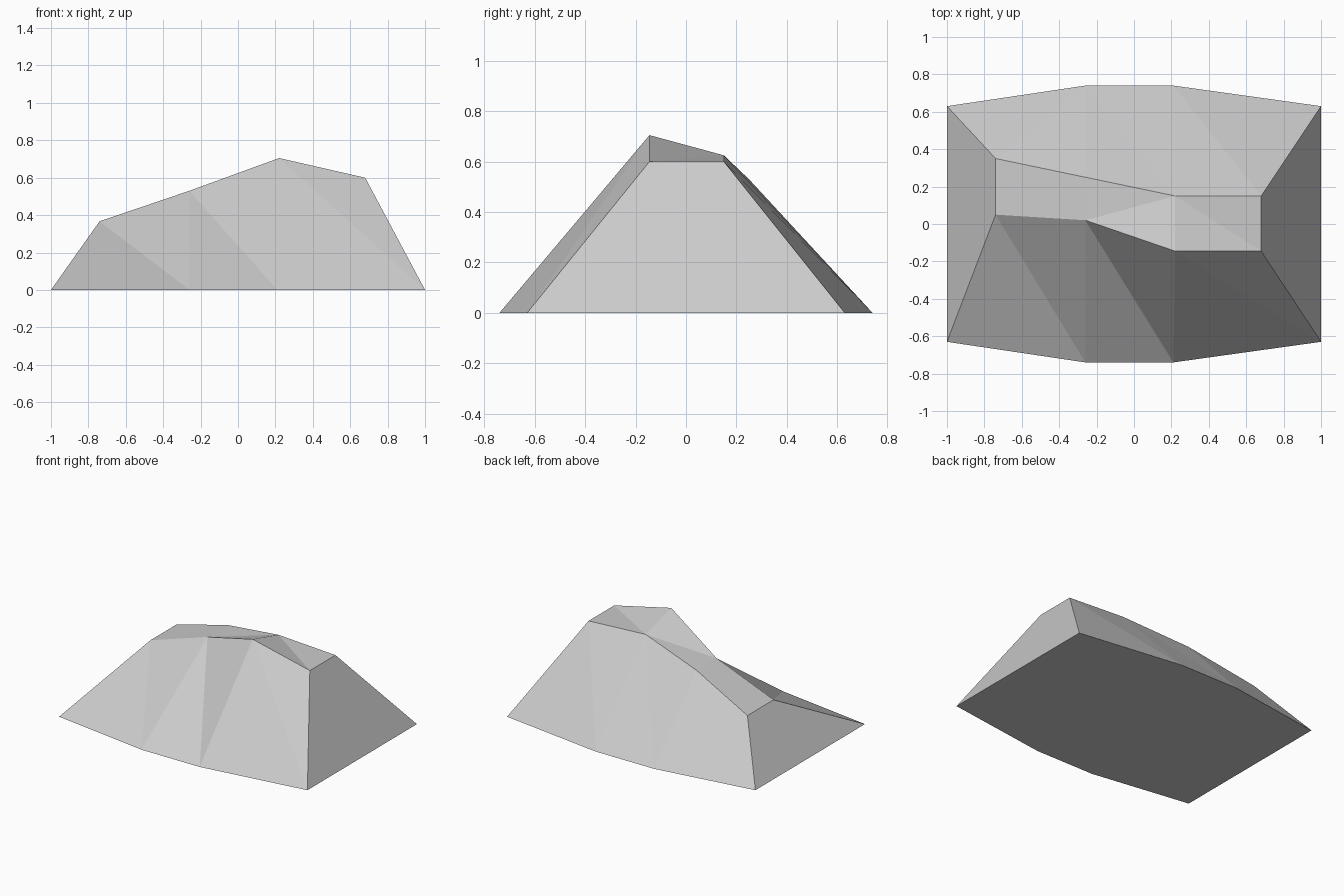
import bpy
import bmesh

cube = bpy.data.objects.get("Cube")
if cube:
    bpy.data.objects.remove(cube, do_unlink=True)

stone = bpy.data.materials.new("light_grey_stone")
stone.use_nodes = True
grey = (0.6, 0.6, 0.6, 1)
stone.diffuse_color = grey
stone.node_tree.nodes["Principled BSDF"].inputs["Base Color"].default_value = grey

# Cross-sections: base x, top x, base half depth, front crest (y, z), back crest (y, z)
sections = [
    (-1.0, -0.74, 0.63, (0.05, 0.367), (0.35, 0.367)),
    (-0.26, -0.26, 0.74, (0.02, 0.53), (0.25, 0.53)),
    (0.21, 0.22, 0.74, (-0.145, 0.705), (0.15, 0.625)),
    (1.0, 0.68, 0.63, (-0.145, 0.60), (0.15, 0.60)),
]

bm = bmesh.new()
rings = []
for base_x, top_x, half, front, back in sections:
    points = [(base_x, -half, 0), (top_x, *front), (top_x, *back), (base_x, half, 0)]
    rings.append([bm.verts.new(p) for p in points])


def facet(a, b, c, d, rising):
    """Split a quad along a-c when rising, otherwise along b-d."""
    for tri in ((a, b, c), (a, c, d)) if rising else ((a, b, d), (b, c, d)):
        bm.faces.new(tri)


# Front slope, crest and back slope between neighbouring sections
for i, (left, right) in enumerate(zip(rings, rings[1:])):
    for j in range(3):
        rising = (j == 1 and i == 1) or (j == 2 and i == 0)
        facet(left[j], right[j], right[j + 1], left[j + 1], rising)

# End slopes and flat underside
bm.faces.new(rings[0])
bm.faces.new(rings[-1])
bm.faces.new([r[0] for r in rings] + [r[3] for r in reversed(rings)])
bmesh.ops.recalc_face_normals(bm, faces=bm.faces)

mesh = bpy.data.meshes.new("rock")
bm.to_mesh(mesh)
bm.free()
mesh.materials.append(stone)
rock = bpy.data.objects.new("rock", mesh)
bpy.context.collection.objects.link(rock)
